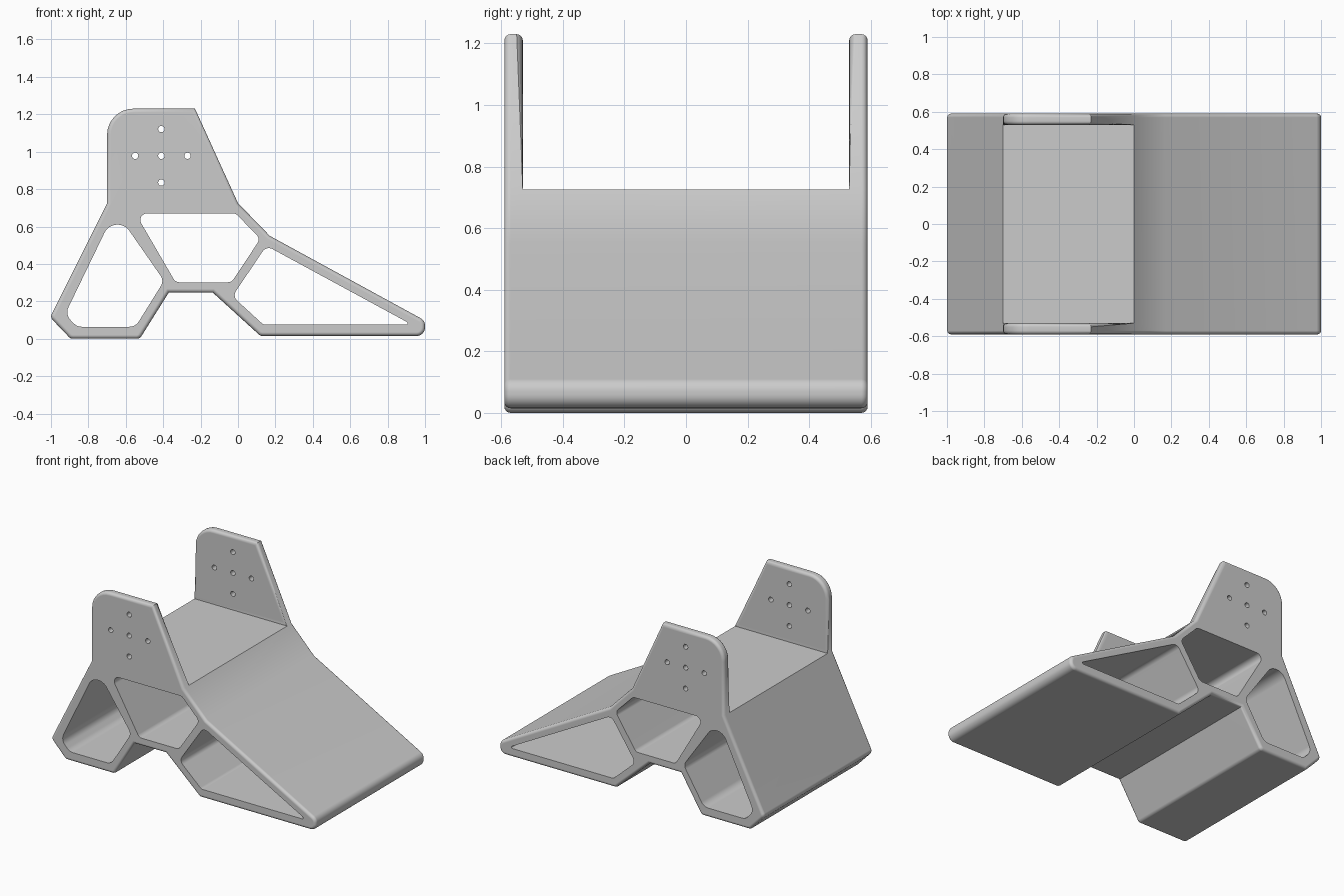
import bpy, bmesh, math
from mathutils import Vector

cube = bpy.data.objects.get("Cube")
if cube:
    bpy.data.objects.remove(cube, do_unlink=True)

HALF = 0.59      # half width of the body
INNER = 0.53     # inner face of the side plates
SHOULDER = 0.725  # height of the flat deck between the plates


def rounded(corners, steps=8):
    """Closed outline from (x, z, radius) corners, with arcs at the corners."""
    pts = []
    for i, (x, z, r) in enumerate(corners):
        p = Vector((x, z))
        if r == 0:
            pts.append(p)
            continue
        a = (Vector(corners[i - 1][:2]) - p).normalized()
        b = (Vector(corners[(i + 1) % len(corners)][:2]) - p).normalized()
        half = a.angle(b) / 2
        centre = p + (a + b).normalized() * (r / math.sin(half))
        start = p + a * (r / math.tan(half)) - centre
        end = p + b * (r / math.tan(half)) - centre
        sweep = math.pi - 2 * half
        for k in range(steps + 1):
            t = k / steps
            pts.append(centre + (start * math.sin((1 - t) * sweep)
                                 + end * math.sin(t * sweep)) / math.sin(sweep))
    return pts


def make_object(name, bm):
    bmesh.ops.recalc_face_normals(bm, faces=bm.faces)
    mesh = bpy.data.meshes.new(name)
    bm.to_mesh(mesh)
    bm.free()
    obj = bpy.data.objects.new(name, mesh)
    bpy.context.collection.objects.link(obj)
    return obj


def row(bm, pts, y):
    return [bm.verts.new((p.x, y, p.y)) for p in pts]


# Side outline: upper plate first, then the lower body
plate = [(0, SHOULDER, 0), (-0.23, 1.23, 0), (-0.7, 1.23, 0.14)]
lower = [(-0.7, SHOULDER, 0), (-1.005, 0.115, 0.03), (-0.895, 0, 0.03),
         (-0.525, 0, 0.03), (-0.37, 0.247, 0), (-0.135, 0.247, 0),
         (0.12, 0.015, 0.03), (1, 0.015, 0.045), (1, 0.097, 0.045),
         (0.17, 0.55, 0)]
outline = rounded(plate + lower)
left = len(rounded(plate + lower[:1])) - 1
count = len(outline)

# Body with two upright plates and a deck between them
bm = bmesh.new()
front, back = row(bm, outline, -HALF), row(bm, outline, HALF)
front_in = row(bm, outline[:left + 1], -INNER)
back_in = row(bm, outline[:left + 1], INNER)
for loop in (front, back, front_in, back_in):
    bm.faces.new(loop)
for i in range(left):
    for outer, inner in ((front, front_in), (back, back_in)):
        bm.faces.new((outer[i], outer[i + 1], inner[i + 1], inner[i]))
for i in range(left, count):
    j = (i + 1) % count
    near = [front_in[left], back_in[left]] if i == left else []
    far = [back_in[0], front_in[0]] if j == 0 else []
    bm.faces.new([front[i]] + near + [back[i], back[j]] + far + [front[j]])
bm.faces.new((front_in[0], back_in[0], back_in[left], front_in[left]))
bmesh.ops.recalc_face_normals(bm, faces=bm.faces)

# Soften the rims and fillet the plates into the deck
rims = [e for e in bm.edges
        if abs(e.verts[0].co.y - e.verts[1].co.y) < 0.001
        and e.calc_face_angle(0) > 1]
bmesh.ops.bevel(bm, geom=rims, offset=0.02, offset_type='OFFSET', segments=4,
                profile=0.5, affect='EDGES', clamp_overlap=False)
body = make_object("ramp_body", bm)

# Hollow channels and screw holes
channels = [
    [(-0.693, 0.61, 0.076), (-0.925, 0.13, 0.06), (-0.86, 0.064, 0.06),
     (-0.548, 0.064, 0.06), (-0.395, 0.31, 0.05), (-0.604, 0.61, 0.076)],
    [(-0.548, 0.67, 0.035), (-0.334, 0.302, 0.035), (-0.035, 0.302, 0.035),
     (0.12, 0.535, 0.035), (-0.013, 0.67, 0.035)],
    [(0.152, 0.497, 0.04), (-0.03, 0.227, 0.04), (0.136, 0.075, 0.03),
     (0.93, 0.075, 0.008)],
]
loops = [rounded(c) for c in channels]
for dx, dz in ((0, 0), (0.14, 0), (-0.14, 0), (0, 0.143), (0, -0.143)):
    loops.append([Vector((-0.41 + dx + 0.017 * math.cos(k * math.pi / 8),
                          0.978 + dz + 0.017 * math.sin(k * math.pi / 8)))
                  for k in range(16)])
bm = bmesh.new()
for pts in loops:
    a, b = row(bm, pts, -0.7), row(bm, pts, 0.7)
    bm.faces.new(a)
    bm.faces.new(b)
    for i in range(len(pts)):
        bm.faces.new((a[i - 1], a[i], b[i], b[i - 1]))
cutter = make_object("channel_cutter", bm)
cutter.hide_render = True

bpy.context.view_layer.objects.active = body
body.select_set(True)
cut = body.modifiers.new("channels", 'BOOLEAN')
cut.operation = 'DIFFERENCE'
cut.solver = 'EXACT'
cut.object = cutter
bpy.ops.object.modifier_apply(modifier=cut.name)
bpy.data.objects.remove(cutter, do_unlink=True)

# Plain grey finish
grey = bpy.data.materials.new("plain_grey")
grey.use_nodes = True
colour = (0.6, 0.6, 0.6, 1)
grey.diffuse_color = colour
grey.node_tree.nodes["Principled BSDF"].inputs["Base Color"].default_value = colour
body.data.materials.clear()
body.data.materials.append(grey)

# Smooth shading with crisp edges
for obj in bpy.context.selected_objects:
    obj.select_set(obj == body)
bpy.ops.object.shade_smooth_by_angle(angle=math.radians(35))
weighted = body.modifiers.new("even_shading", 'WEIGHTED_NORMAL')
weighted.keep_sharp = True
